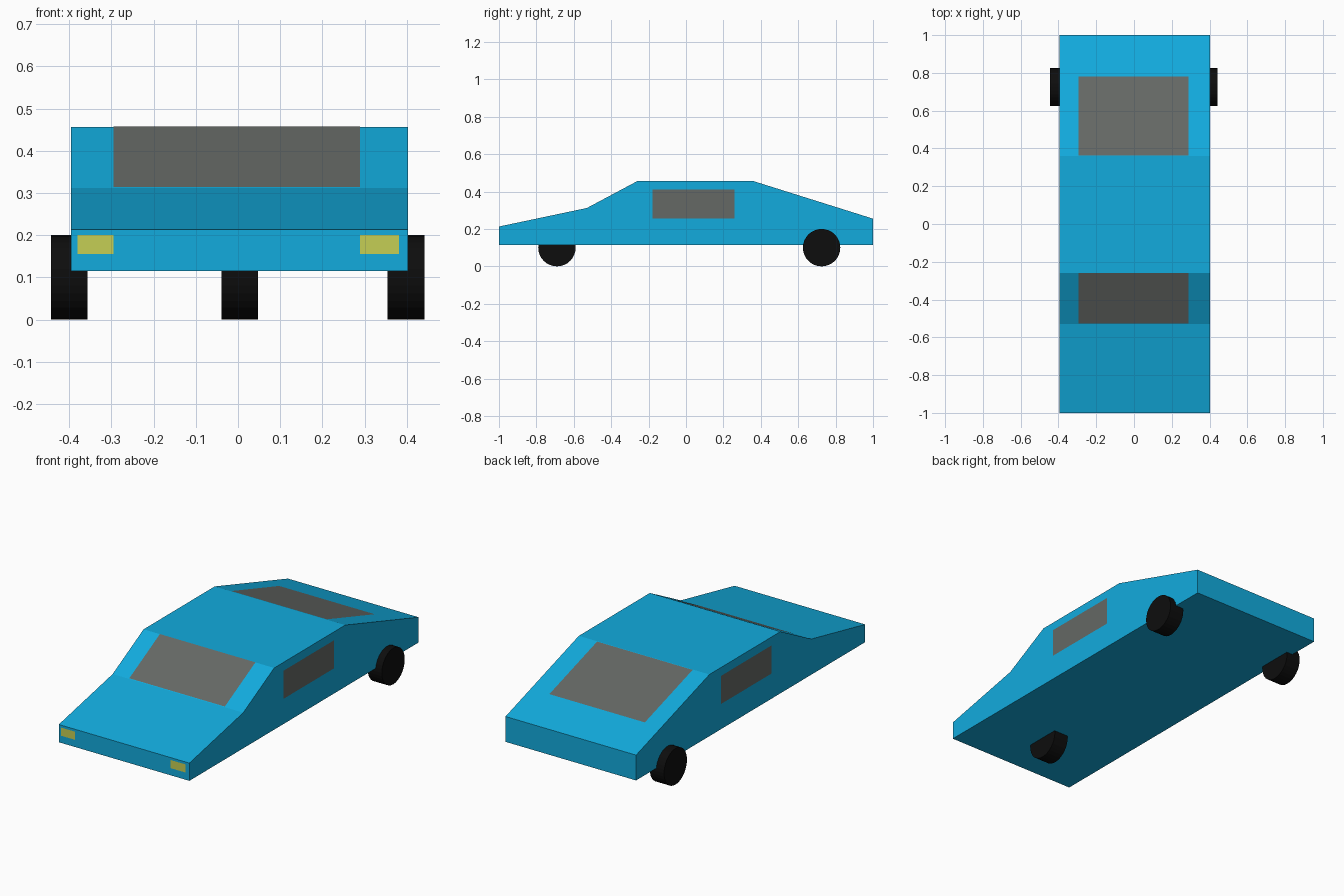
import bpy
import math
from mathutils import Vector

if "Cube" in bpy.data.objects:
    bpy.data.objects.remove(bpy.data.objects["Cube"])


def material(name, color):
    m = bpy.data.materials.new(name)
    m.diffuse_color = (*color, 1)
    m.use_nodes = True
    m.node_tree.nodes["Principled BSDF"].inputs["Base Color"].default_value = m.diffuse_color
    return m


BLUE = material("blue_paint", (0.006, 0.41, 0.73))
GLASS = material("dark_glass", (0.13, 0.14, 0.13))
YELLOW = material("yellow_lamp", (0.56, 0.62, 0.09))
BLACK = material("black_rubber", (0.004, 0.004, 0.004))


def mesh_object(name, verts, faces, mat):
    me = bpy.data.meshes.new(name)
    me.from_pydata(verts, [], faces)
    me.materials.append(mat)
    ob = bpy.data.objects.new(name, me)
    bpy.context.collection.objects.link(ob)
    return ob


def panel(name, corners, outward, mat):
    """Flat quad lifted slightly off the body along its outward direction."""
    c = [Vector(p) for p in corners]
    n = (c[1] - c[0]).cross(c[2] - c[0]).normalized()
    if n.dot(Vector(outward)) < 0:
        c.reverse()
        n = -n
    mesh_object(name, [p + n * 0.001 for p in c], [(0, 1, 2, 3)], mat)


def strip(name, x0, x1, a, b, outward, mat):
    """Panel spanning x0..x1 between two (y, z) profile points."""
    panel(name, [(x0, *a), (x1, *a), (x1, *b), (x0, *b)], outward, mat)


# Body: side profile (y, z) extruded across the width
XL, XR = -0.395, 0.403
profile = [(-1, 0.115), (1, 0.115), (1, 0.255), (0.36, 0.456),
           (-0.26, 0.456), (-0.53, 0.312), (-1, 0.213)]
n = len(profile)
verts = [(x, y, z) for x in (XR, XL) for y, z in profile]
faces = [tuple(range(n)), tuple(range(2 * n - 1, n - 1, -1))]
faces += [(i, i + n, (i + 1) % n + n, (i + 1) % n) for i in range(n)]
mesh_object("car_body", verts, faces, BLUE)

# Windscreen and rear window lie on the sloping faces
strip("windscreen", -0.295, 0.289, (-0.527, 0.3136), (-0.26, 0.456), (0, -1, 1), GLASS)
strip("rear_window", -0.295, 0.289, (0.363, 0.4551), (0.78, 0.3241), (0, 1, 1), GLASS)

# Side windows
for side, x, s in (("right", XR, 1), ("left", XL, -1)):
    panel(f"{side}_window", [(x, -0.18, 0.255), (x, 0.26, 0.255),
                             (x, 0.26, 0.41), (x, -0.18, 0.41)], (s, 0, 0), GLASS)

# Headlights
for side, x0, x1 in (("left", -0.38, -0.295), ("right", 0.289, 0.381)):
    strip(f"{side}_headlight", x0, x1, (-1, 0.155), (-1, 0.2), (0, -1, 0), YELLOW)

# Wheels: one at the front, two at the rear
for name, x, y in (("front_wheel", 0.004, -0.69),
                   ("rear_left_wheel", -0.4, 0.725),
                   ("rear_right_wheel", 0.398, 0.725)):
    bpy.ops.mesh.primitive_cylinder_add(vertices=32, radius=0.1, depth=0.087,
                                        location=(x, y, 0.1),
                                        rotation=(0, math.pi / 2, 0))
    wheel = bpy.context.object
    wheel.name = name
    wheel.data.materials.append(BLACK)
